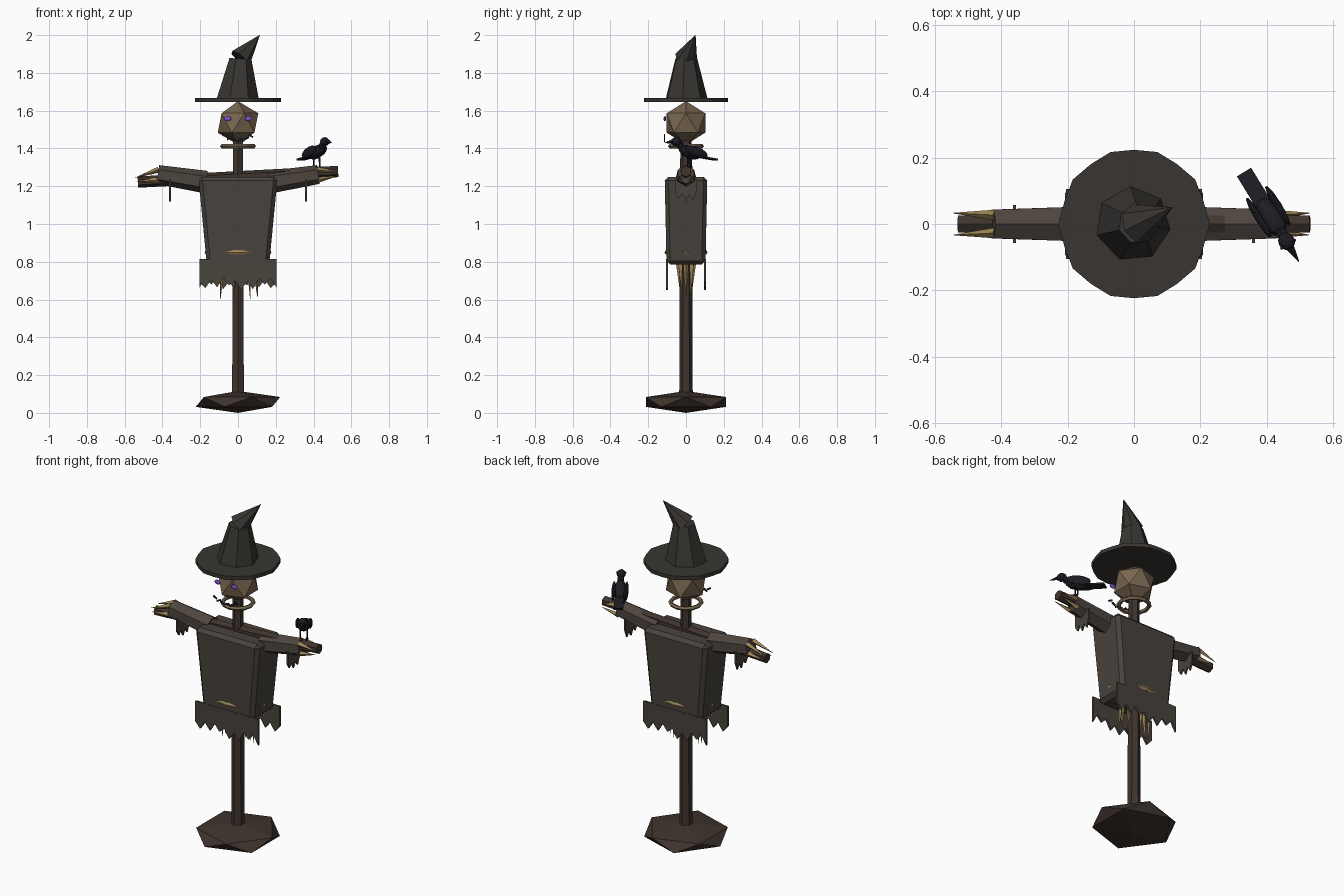
import bpy, bmesh, math, random
from mathutils import Vector, Matrix

if "Cube" in bpy.data.objects:
    bpy.data.objects.remove(bpy.data.objects["Cube"])

random.seed(4)

def mat(name, c):
    m = bpy.data.materials.new(name)
    m.diffuse_color = (*c, 1)
    m.use_nodes = True
    m.node_tree.nodes["Principled BSDF"].inputs["Base Color"].default_value = m.diffuse_color
    return m

WOOD = mat("wood", (0.05, 0.034, 0.027))
CLOTH = mat("cloth", (0.066, 0.056, 0.046))
SLEEVE = mat("sleeve_cloth", (0.075, 0.06, 0.05))
HAT = mat("hat_felt", (0.04, 0.036, 0.031))
SACK = mat("burlap", (0.19, 0.135, 0.08))
STRAW = mat("straw", (0.33, 0.23, 0.09))
BLACK = mat("feathers", (0.012, 0.012, 0.017))
GLOW = mat("violet", (0.2, 0.08, 0.6))

def finish(name, bm, material):
    me = bpy.data.meshes.new(name)
    bmesh.ops.recalc_face_normals(bm, faces=bm.faces)
    bm.to_mesh(me)
    bm.free()
    me.materials.append(material)
    ob = bpy.data.objects.new(name, me)
    bpy.context.collection.objects.link(ob)
    return ob

def rod(name, a, b, r1, r2, sides, material, spin=0.0):
    a, b = Vector(a), Vector(b)
    d = b - a
    bm = bmesh.new()
    m = (Matrix.Translation((a + b) / 2) @ d.to_track_quat('Z', 'Y').to_matrix().to_4x4()
         @ Matrix.Rotation(spin, 4, 'Z'))
    bmesh.ops.create_cone(bm, cap_ends=True, segments=sides, radius1=r1, radius2=r2,
                          depth=d.length, matrix=m)
    return finish(name, bm, material)

def blob(name, loc, scale, material, sub=1, frame=Matrix(), tilt=0.0):
    bm = bmesh.new()
    m = (frame @ Matrix.Translation(loc) @ Matrix.Rotation(tilt, 4, 'Y')
         @ Matrix.Diagonal((*scale, 1)))
    bmesh.ops.create_icosphere(bm, subdivisions=sub, radius=1, matrix=m)
    return finish(name, bm, material)

def box(name, loc, size, material, frame=Matrix(), tilt=0.0):
    bm = bmesh.new()
    m = (frame @ Matrix.Translation(loc) @ Matrix.Rotation(tilt, 4, 'Y')
         @ Matrix.Diagonal((*size, 1)))
    bmesh.ops.create_cube(bm, size=1, matrix=m)
    return finish(name, bm, material)

def ring(name, loc, rx, ry, r, n, k, material):
    bm = bmesh.new()
    rows = []
    for i in range(n):
        t = math.tau * i / n
        rows.append([bm.verts.new((loc[0] + (rx + r * math.cos(p)) * math.cos(t),
                                   loc[1] + (ry + r * math.cos(p)) * math.sin(t),
                                   loc[2] + r * math.sin(p)))
                     for p in (math.tau * j / k for j in range(k))])
    for i in range(n):
        for j in range(k):
            a, b = rows[i], rows[(i + 1) % n]
            bm.faces.new((a[j], b[j], b[(j + 1) % k], a[(j + 1) % k]))
    return finish(name, bm, material)

def rag(name, centre, half, drops, thick, material, along_y=False):
    """Hanging strip with a jagged lower edge; drops are depths below centre."""
    n = len(drops) - 1
    pts = [(half, 0), (-half, 0)] + [(-half + 2 * half * i / n, -d) for i, d in enumerate(drops)]
    bm = bmesh.new()
    def co(u, z, w):
        off = Vector((w, u, z)) if along_y else Vector((u, w, z))
        return Vector(centre) + off
    f = bm.faces.new([bm.verts.new(co(u, z, -thick / 2)) for u, z in pts])
    ext = bmesh.ops.extrude_face_region(bm, geom=[f])
    bmesh.ops.translate(bm, vec=co(0, 0, thick) - Vector(centre),
                        verts=[v for v in ext["geom"] if isinstance(v, bmesh.types.BMVert)])
    return finish(name, bm, material)

# Ground mound, post and crossbar
blob("mound", (0, 0, 0.058), (0.25, 0.25, 0.058), WOOD)
rod("post", (0, 0, 0.06), (0, 0, 1.45), 0.036, 0.03, 6, WOOD)
rod("crossbar", (-0.53, 0, 1.222), (0.53, 0, 1.278), 0.03, 0.03, 6, WOOD)

# Torso: tapered box with bevelled edges
bm = bmesh.new()
bmesh.ops.create_cube(bm, size=2)
for v in bm.verts:
    top = v.co.z > 0
    v.co = (v.co.x * (0.21 if top else 0.165), v.co.y * (0.113 if top else 0.103),
            1.25 if top else 0.785)
torso = finish("torso", bm, CLOTH)
bev = torso.modifiers.new("bevel", 'BEVEL')
bev.width, bev.segments = 0.02, 1
ring("rope_belt", (0, 0, 0.85), 0.163, 0.1, 0.014, 16, 6, STRAW)

# Ragged skirt panels front and back
drops = [0.12, 0.155, 0.11, 0.15, 0.1, 0.14, 0.115, 0.165, 0.12, 0.16, 0.105, 0.135, 0.1, 0.155]
rag("skirt_front", (0, -0.1, 0.815), 0.205, drops, 0.012, CLOTH)
rag("skirt_back", (0, 0.1, 0.815), 0.205, drops[::-1], 0.012, CLOTH)

# Straw hanging under the torso
for i in range(7):
    t = math.tau * i / 7
    x, y = 0.09 * math.cos(t), 0.04 * math.sin(t)
    rod("hanging_straw", (x, y, 0.8), (x * 1.15, y * 0.7, random.uniform(0.6, 0.64)),
        0.016, 0.001, 4, STRAW)

# Sleeves, cuff rags and straw hands
for s, side in ((-1, "left"), (1, "right")):
    rod("sleeve_" + side, (s * 0.17, 0, 1.222), (s * 0.425, 0, 1.262), 0.06, 0.05, 6, SLEEVE)
    rag("cuff_rag_" + side, (s * 0.36, 0, 1.235), 0.057,
        [0.07, 0.1, 0.075, 0.115, 0.08, 0.11, 0.06], 0.01, CLOTH, True)
    zc = 1.25 + s * 0.025
    for y, z in ((0.03, 0.025), (-0.03, 0.025), (0.03, -0.025), (-0.03, -0.025)):
        rod("hand_straw_" + side, (s * 0.42, y * 0.9, 1.26 + z * 1.1),
            (s * random.uniform(0.52, 0.55), y * 1.1, zc + z * 0.4 - 0.01 * s),
            0.016, 0.001, 4, STRAW)

# Head, neck rope, eyes and stitched mouth
blob("head", (0, 0, 1.535), (0.12, 0.12, 0.115), SACK)
ring("neck_rope", (0, 0, 1.412), 0.083, 0.083, 0.012, 12, 5, SACK)
for s in (-1, 1):
    blob("eye", (s * 0.055, -0.112, 1.558), (0.02, 0.007, 0.014), GLOW, 2)
for i in range(-3, 4):
    box("mouth_stitch", (i * 0.023, -0.114, 1.443 + 0.0025 * i * i), (0.026, 0.006, 0.009),
        BLACK, tilt=(0.5 if i % 2 else -0.5))

# Hat: uneven brim, crown and bent tip
brim = rod("hat_brim", (0, 0, 1.645), (0, 0, 1.667), 0.228, 0.228, 20, HAT)
for v in brim.data.vertices:
    k = round(math.atan2(v.co.y, v.co.x) / math.tau * 20)
    if k % 2:
        v.co.x *= 0.965
        v.co.y *= 0.98
rod("hat_crown", (-0.002, 0, 1.66), (0.012, 0, 1.875), 0.115, 0.06, 7, HAT, 0.3)
rod("hat_tip", (0.012, 0, 1.875), (0.115, 0.05, 2.0), 0.062, 0.001, 7, HAT)

# Crow perched on the right arm, built facing local +x
F = Matrix.Translation((0.415, 0.02, 1.38)) @ Matrix.Rotation(math.radians(-58.5), 4, 'Z')
blob("crow_body", (0, 0, 0), (0.07, 0.036, 0.034), BLACK, 2, F, -0.35)
blob("crow_neck", (0.06, 0, 0.035), (0.03, 0.02, 0.022), BLACK, 1, F, -0.7)
blob("crow_head", (0.085, 0, 0.056), (0.028, 0.025, 0.024), BLACK, 2, F)
rod("crow_beak", F @ Vector((0.1, 0, 0.057)), F @ Vector((0.157, 0, 0.05)), 0.014, 0.001, 4, BLACK)
box("crow_tail", (-0.1, 0, -0.03), (0.12, 0.05, 0.01), BLACK, F, -0.15)
for s in (-1, 1):
    blob("crow_wing", (-0.02, s * 0.034, 0.002), (0.075, 0.012, 0.027), BLACK, 2, F, -0.3)
    blob("crow_eye", (0.095, s * 0.024, 0.06), (0.005, 0.004, 0.005), GLOW, 1, F)
    rod("crow_leg", F @ Vector((0, s * 0.018, -0.02)), F @ Vector((0.005, s * 0.018, -0.085)),
        0.005, 0.004, 5, BLACK)
    box("crow_foot", (0.012, s * 0.018, -0.078), (0.035, 0.012, 0.007), BLACK, F)
